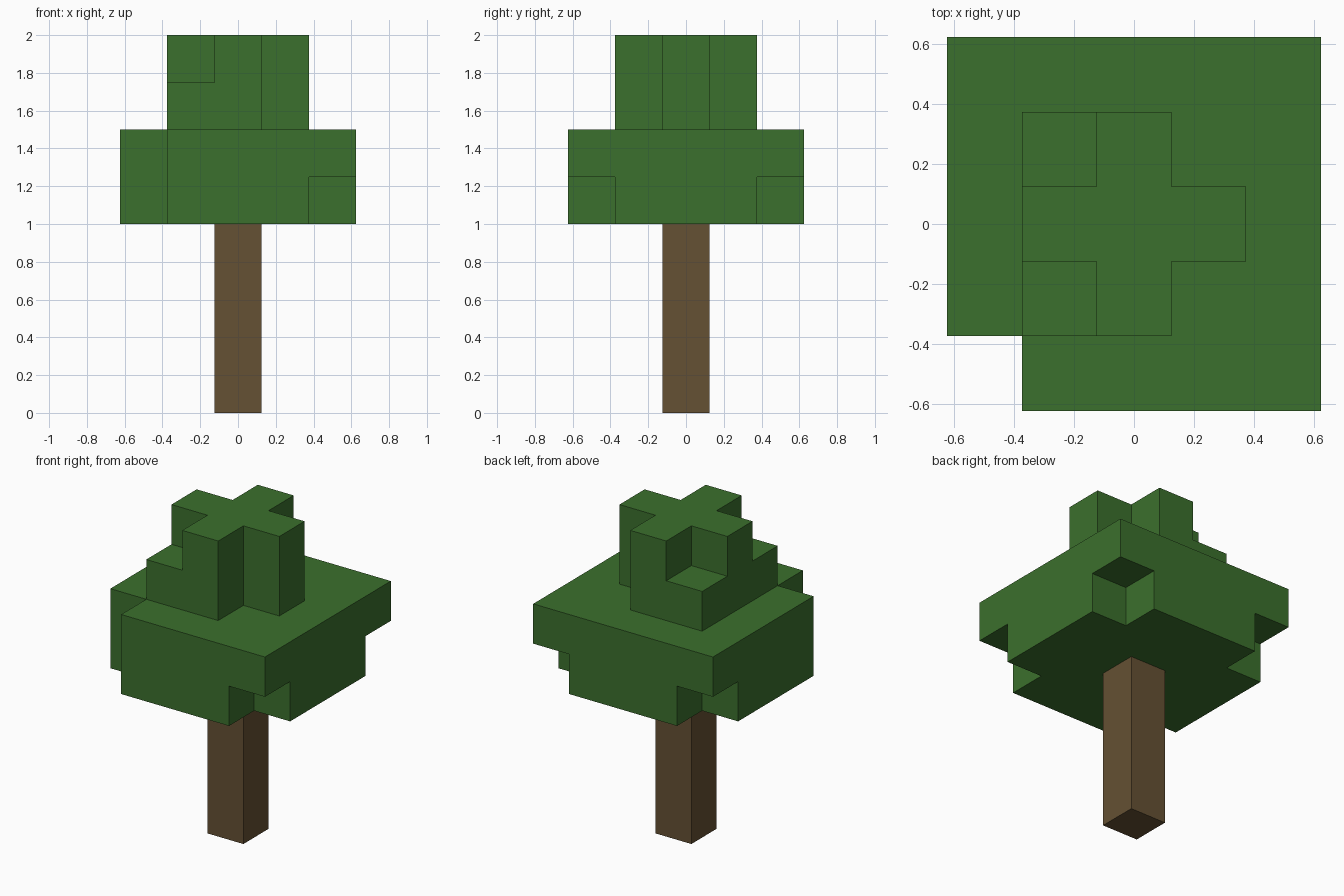
import bpy
import bmesh
from mathutils import Vector

UNIT = 0.25  # edge of one block

cube = bpy.data.objects.get("Cube")
if cube:
    bpy.data.objects.remove(cube, do_unlink=True)


def make_material(name, rgb):
    mat = bpy.data.materials.new(name)
    mat.use_nodes = True
    mat.diffuse_color = (*rgb, 1)
    mat.node_tree.nodes["Principled BSDF"].inputs["Base Color"].default_value = (*rgb, 1)
    return mat


def layer(radius, level, missing=()):
    """Square layer of blocks, without the corners given by their x, y signs."""
    span = range(-radius, radius + 1)
    gaps = {(sx * radius, sy * radius) for sx, sy in missing}
    return {(x, y, level) for x in span for y in span if (x, y) not in gaps}


def build_blocks(name, cells, solid, mat):
    """Outer skin of the blocks, leaving out faces that touch another block."""
    bm = bmesh.new()
    for cell in cells:
        centre = Vector(cell) + Vector((0, 0, 0.5))
        for axis in range(3):
            for sign in (-1, 1):
                normal = Vector((0, 0, 0))
                normal[axis] = sign
                if tuple(int(c + n) for c, n in zip(cell, normal)) in solid:
                    continue
                u = Vector((0, 0, 0))
                u[(axis + 1) % 3] = 0.5
                v = normal.cross(u)
                mid = centre + normal / 2
                corners = (mid - u - v, mid + u - v, mid + u + v, mid - u + v)
                bm.faces.new([bm.verts.new(c * UNIT) for c in corners])
    # Join the blocks and merge flat areas
    bmesh.ops.remove_doubles(bm, verts=bm.verts, dist=0.001)
    bmesh.ops.dissolve_limit(bm, angle_limit=0.01, verts=bm.verts, edges=bm.edges)
    mesh = bpy.data.meshes.new(name)
    bm.to_mesh(mesh)
    bm.free()
    mesh.materials.append(mat)
    obj = bpy.data.objects.new(name, mesh)
    bpy.context.collection.objects.link(obj)


FRONT_LEFT, FRONT_RIGHT = (1, -1), (-1, -1)
BACK_LEFT, BACK_RIGHT = (1, 1), (-1, 1)
ALL_CORNERS = (FRONT_LEFT, FRONT_RIGHT, BACK_LEFT, BACK_RIGHT)

# Trunk column, wide canopy and narrow crown
trunk = {(0, 0, level) for level in range(4)}
canopy = layer(2, 4, ALL_CORNERS) | layer(2, 5, [FRONT_RIGHT])
crown = layer(1, 6, [FRONT_LEFT, BACK_LEFT]) | layer(1, 7, ALL_CORNERS)
solid = trunk | canopy | crown

bark = make_material("bark_brown", (0.130, 0.082, 0.033))
leaf = make_material("leaf_green", (0.044, 0.162, 0.026))

build_blocks("trunk", trunk, solid, bark)
build_blocks("leaves", canopy | crown, solid, leaf)
